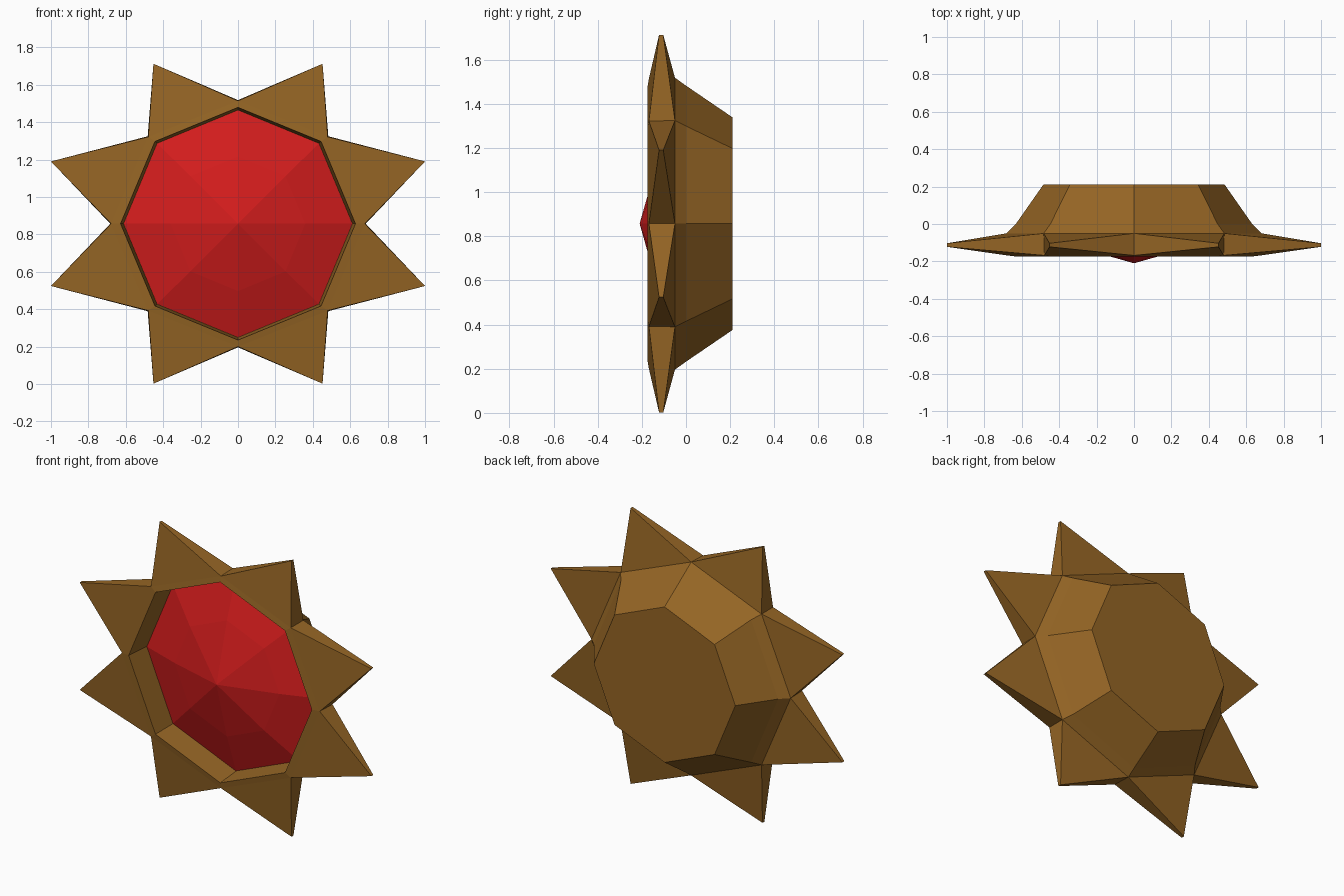
import bpy, bmesh, math

if "Cube" in bpy.data.objects:
    bpy.data.objects.remove(bpy.data.objects["Cube"])

CZ = 0.857   # height of the centre
N = 8


def material(name, rgb):
    m = bpy.data.materials.new(name)
    m.diffuse_color = (*rgb, 1)
    m.use_nodes = True
    m.node_tree.nodes["Principled BSDF"].inputs["Base Color"].default_value = m.diffuse_color
    return m


def finish(bm, name, mat):
    bmesh.ops.recalc_face_normals(bm, faces=bm.faces)
    me = bpy.data.meshes.new(name)
    bm.to_mesh(me)
    bm.free()
    ob = bpy.data.objects.new(name, me)
    bpy.context.collection.objects.link(ob)
    me.materials.append(mat)
    return ob


def ring(bm, rx, rz, y):
    return [bm.verts.new((rx * math.cos(i * math.tau / N), y,
                          CZ + rz * math.sin(i * math.tau / N))) for i in range(N)]


def bridge(bm, a, b, skip=()):
    for i in range(N):
        j = (i + 1) % N
        bm.faces.new((a[i], a[j], b[j], b[i]))


brass = material("brass", (0.30, 0.13, 0.018))
red = material("red_glass", (0.65, 0.012, 0.012))

# Setting: back plate, tapered sides, spiked band, rim and socket
bm = bmesh.new()
back = ring(bm, 0.485, 0.482, 0.21)
waist = ring(bm, 0.632, 0.625, 0.0)
band_back = ring(bm, 0.683, 0.661, -0.05)
band_front = ring(bm, 0.678, 0.657, -0.168)
rim = ring(bm, 0.628, 0.622, -0.174)
socket = ring(bm, 0.612, 0.608, -0.015)
bm.faces.new(back)
bridge(bm, back, waist)
bridge(bm, waist, band_back)
bridge(bm, band_front, rim)
bridge(bm, rim, socket)
bm.faces.new(socket)

# Spikes: one four-sided wedge on each side of the band
quarter = [(1.0, 0.333), (0.452, 0.855)]
tips = quarter + [(-x, z) for x, z in reversed(quarter)]
tips += [(-x, -z) for x, z in tips]
for i, (x, z) in enumerate(tips):
    j = (i + 1) % N
    tf = bm.verts.new((x, -0.122, CZ + z))
    tb = bm.verts.new((x, -0.103, CZ + z))
    bm.faces.new((band_front[i], band_front[j], tf))
    bm.faces.new((band_back[j], band_back[i], tb))
    bm.faces.new((band_back[i], band_front[i], tf, tb))
    bm.faces.new((band_front[j], band_back[j], tb, tf))
finish(bm, "spiked_setting", brass)

# Gem: faceted dome seated in the socket
bm = bmesh.new()
girdle = ring(bm, 0.611, 0.607, -0.02)
crown = ring(bm, 0.36, 0.36, -0.108)
apex = bm.verts.new((0, -0.21, CZ))
bridge(bm, girdle, crown)
for i in range(N):
    bm.faces.new((crown[i], crown[(i + 1) % N], apex))
bm.faces.new(girdle)
finish(bm, "gem", red)
